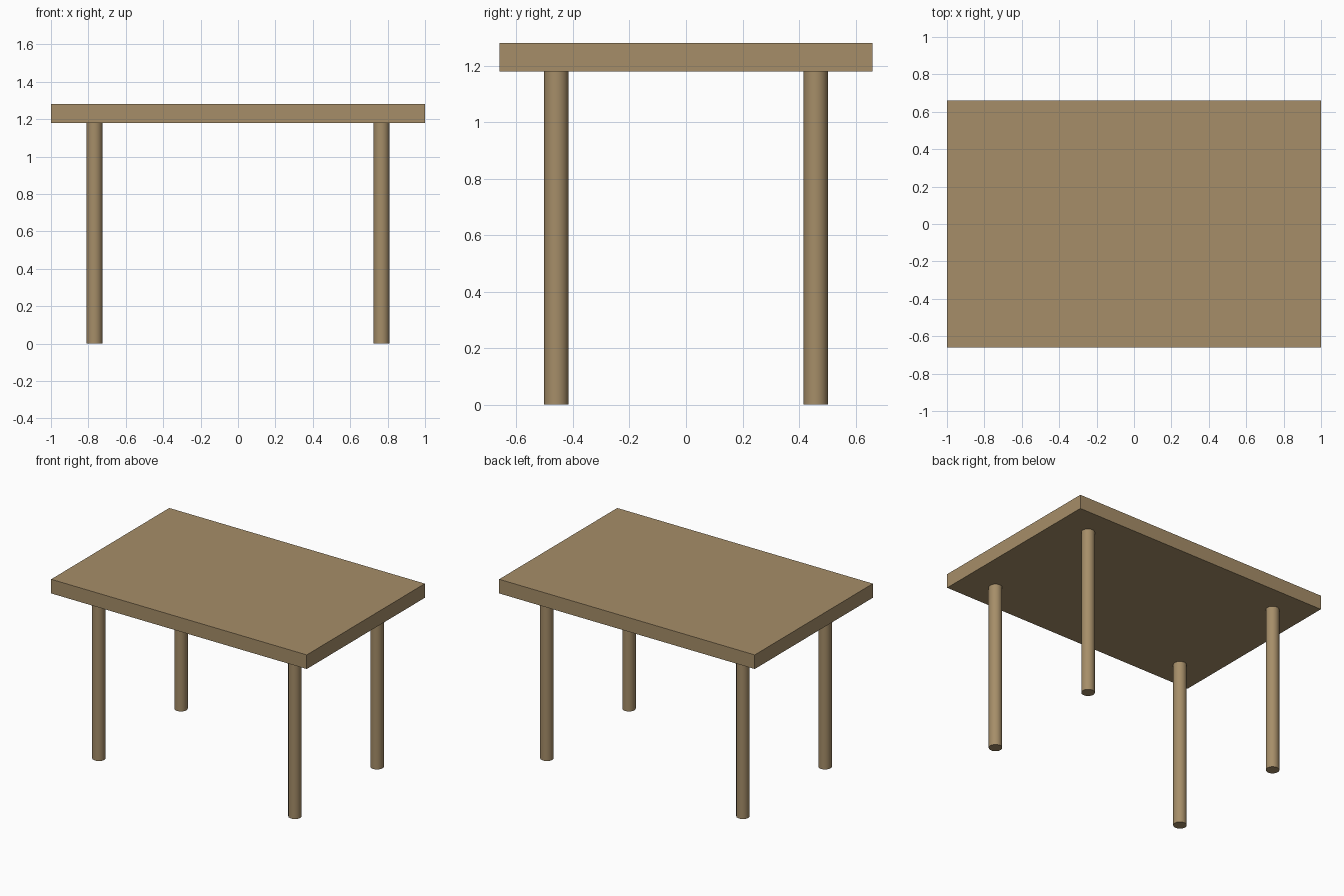
import bpy

if "Cube" in bpy.data.objects:
    bpy.data.objects.remove(bpy.data.objects["Cube"])

wood = bpy.data.materials.new("wood")
wood.diffuse_color = (0.38, 0.27, 0.14, 1)
wood.use_nodes = True
wood.node_tree.nodes["Principled BSDF"].inputs["Base Color"].default_value = wood.diffuse_color

TOP_Z, UNDER_Z = 1.28, 1.18
LEG_X, LEG_Y, LEG_R = 0.767, 0.459, 0.043

# Table top slab
bpy.ops.mesh.primitive_cube_add(size=1, location=(0, 0, (TOP_Z + UNDER_Z) / 2))
top = bpy.context.object
top.name = "table_top"
top.scale = (2, 1.32, TOP_Z - UNDER_Z)
bpy.ops.object.transform_apply(location=False, rotation=False, scale=True)
top.data.materials.append(wood)


# Round legs, standing on the floor and meeting the underside of the top
def add_leg(name, x, y):
    bpy.ops.mesh.primitive_cylinder_add(
        vertices=32, radius=LEG_R, depth=UNDER_Z, location=(x, y, UNDER_Z / 2))
    leg = bpy.context.object
    leg.name = name
    leg.data.materials.append(wood)
    bpy.ops.object.shade_smooth_by_angle()


for row, y in (("front", -LEG_Y), ("back", LEG_Y)):
    for side, x in (("left", -LEG_X), ("right", LEG_X)):
        add_leg(f"{row}_{side}_leg", x, y)
